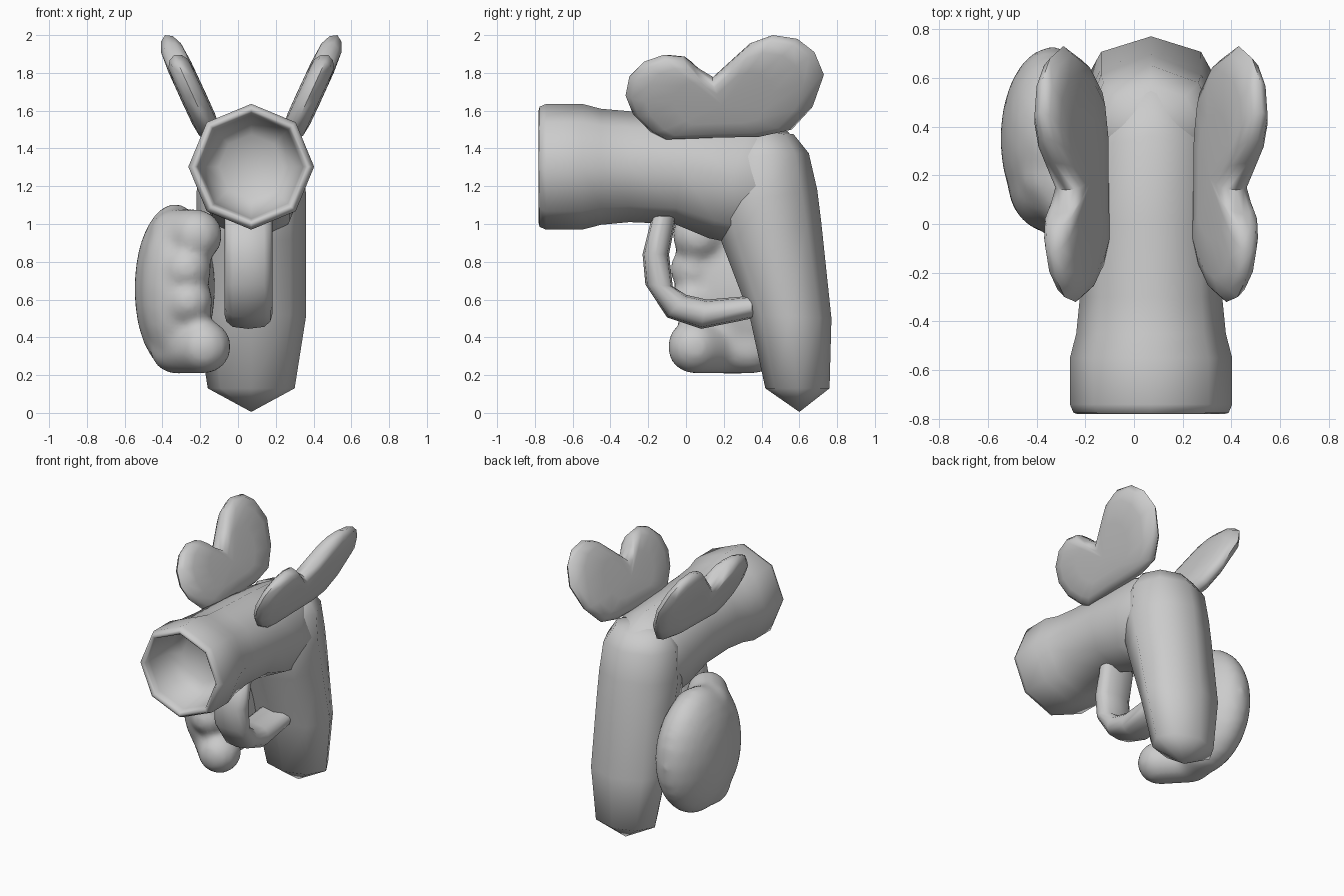
import bpy, bmesh, math
from mathutils import Vector, Matrix

if "Cube" in bpy.data.objects:
    bpy.data.objects.remove(bpy.data.objects["Cube"])

CX = 0.07  # centre plane of the body


def finish(name, bm, angle=75):
    bmesh.ops.recalc_face_normals(bm, faces=bm.faces)
    me = bpy.data.meshes.new(name)
    bm.to_mesh(me)
    bm.free()
    ob = bpy.data.objects.new(name, me)
    bpy.context.collection.objects.link(ob)
    bpy.ops.object.select_all(action='DESELECT')
    ob.select_set(True)
    bpy.context.view_layer.objects.active = ob
    bpy.ops.object.shade_smooth_by_angle(angle=math.radians(angle))
    return ob


def loft(bm, rings, start=None, end=None):
    """Skin rings of points; close ends with a fan to a tip point."""
    vs = [[bm.verts.new(p) for p in r] for r in rings]
    n = len(vs[0])
    for a, b in zip(vs, vs[1:]):
        for i in range(n):
            j = (i + 1) % n
            bm.faces.new((a[i], a[j], b[j], b[i]))
    for ring, tip in ((vs[0], start), (vs[-1], end)):
        if tip is not None:
            t = bm.verts.new(tip)
            for i in range(n):
                bm.faces.new((ring[i], ring[(i + 1) % n], t))


def oval(a, b, hw, n=8, cx=CX, power=1.0):
    """Ring spanning side-view points a and b (y, z), half width hw."""
    a, b = Vector(a), Vector(b)
    c, h = (a + b) / 2, (a - b) / 2
    out = []
    for i in range(n):
        t = 2 * math.pi * i / n
        p = c + h * math.cos(t)
        s = math.sin(t)
        out.append((cx + hw * math.copysign(abs(s) ** power, s), p.x, p.y))
    return out


def disc(y, r):
    return oval((y, 1.303 + r), (y, 1.303 - r), r)


# barrel: eight-sided tube with a hollow mouth, rounded off inside the grip top
barrel = [disc(-0.5, 0.17), disc(-0.56, 0.245), disc(-0.73, 0.275),
          disc(-0.765, 0.285), disc(-0.78, 0.3), disc(-0.775, 0.318),
          disc(-0.74, 0.333), disc(-0.55, 0.333), disc(-0.45, 0.307),
          oval((-0.3, 1.597), (-0.3, 1.01), 0.292),
          oval((0.0, 1.585), (-0.06, 1.0), 0.29),
          oval((0.36, 1.565), (0.12, 0.925), 0.29),
          oval((0.54, 1.49), (0.24, 0.9), 0.265),
          oval((0.6, 1.39), (0.35, 0.9), 0.2)]
bm = bmesh.new()
loft(bm, barrel, (CX, -0.48, 1.3), (CX, 0.52, 1.12))
finish("barrel", bm, 180)

# grip: tapering eight-sided column with a blunt top and pointed foot
grip = [oval((0.57, 1.475), (0.25, 1.475), 0.2),
        oval((0.65, 1.375), (0.17, 1.35), 0.275),
        oval((0.695, 1.18), (0.13, 1.1), 0.291),
        oval((0.715, 1.02), (0.19, 0.9), 0.291),
        oval((0.77, 0.5), (0.335, 0.52), 0.29),
        oval((0.76, 0.13), (0.42, 0.13), 0.23)]
bm = bmesh.new()
loft(bm, grip, (CX, 0.4, 1.5), (CX, 0.6, 0.005))
finish("grip", bm)

# trigger guard: flattened hook
outer = [(-0.18, 1.04), (-0.23, 0.84), (-0.215, 0.68), (-0.1, 0.505),
         (0.08, 0.445), (0.35, 0.5)]
inner = [(-0.05, 1.04), (-0.09, 0.84), (-0.07, 0.67), (0.0, 0.625),
         (0.11, 0.6), (0.35, 0.62)]
bm = bmesh.new()
loft(bm, [oval(a, b, 0.127, 12, 0.055, 0.6) for a, b in zip(outer, inner)],
     (0.055, -0.11, 1.06), (0.055, 0.37, 0.56))
finish("trigger_guard", bm)

# side fins: puffed two-lobed slabs leaning outward
outline = [(-0.19, 1.49), (-0.28, 1.58), (-0.32, 1.68), (-0.3, 1.78),
           (-0.22, 1.86), (-0.12, 1.895), (-0.02, 1.885), (0.04, 1.83),
           (0.14, 1.77), (0.25, 1.87), (0.35, 1.96), (0.46, 2.0),
           (0.59, 1.98), (0.68, 1.91), (0.73, 1.79), (0.67, 1.62),
           (0.56, 1.5), (0.4, 1.465), (0.15, 1.46), (-0.12, 1.45)]
fc = (0.19, 1.66)


def fin(name, side):
    nrm = Vector((1, 0, -0.47)).normalized()

    def point(y, z, off):
        p = Vector((0.226 + 0.46 * (z - 1.5), y, z)) + nrm * off
        return (CX + side * p.x, p.y, p.z)
    rings = []
    for k, off in ((0.5, -0.066), (0.8, -0.058), (0.94, -0.035), (1, 0),
                   (0.94, 0.035), (0.8, 0.058), (0.5, 0.066)):
        rings.append([point(fc[0] + (y - fc[0]) * k, fc[1] + (z - fc[1]) * k, off)
                      for y, z in outline])
    bm = bmesh.new()
    loft(bm, rings, point(*fc, -0.067), point(*fc, 0.067))
    finish(name, bm)


fin("right_fin", 1)
fin("left_fin", -1)

# curled mitt on the left: palm and four finger lumps fused together
bm = bmesh.new()


def ball(c, r):
    m = Matrix.Translation(c) @ Matrix.Diagonal((*r, 1))
    bmesh.ops.create_icosphere(bm, subdivisions=3, radius=1, matrix=m)


ball((-0.335, 0.35, 0.66), (0.215, 0.38, 0.45))
ball((-0.33, 0.17, 0.66), (0.19, 0.21, 0.41))
for z, r, mid, tip_x, tip_y in ((0.94, 0.14, -0.33, -0.22, 0.065),
                                (0.76, 0.13, -0.38, -0.27, 0.045),
                                (0.59, 0.13, -0.38, -0.26, 0.045),
                                (0.35, 0.145, -0.325, -0.18, 0.045)):
    path = [Vector((-0.3, 0.35, z)), Vector((mid, 0.2, z)), Vector((tip_x, tip_y, z))]
    for a, b in zip(path, path[1:]):
        for i in range(7):
            ball(a.lerp(b, i / 6), (r, r, r))
mitt = finish("curled_mitt", bm, 180)
rm = mitt.modifiers.new("fuse", 'REMESH')
rm.mode = 'VOXEL'
rm.voxel_size = 0.025
rm.use_smooth_shade = True
sm = mitt.modifiers.new("soften", 'SMOOTH')
sm.factor = 0.5
sm.iterations = 10
